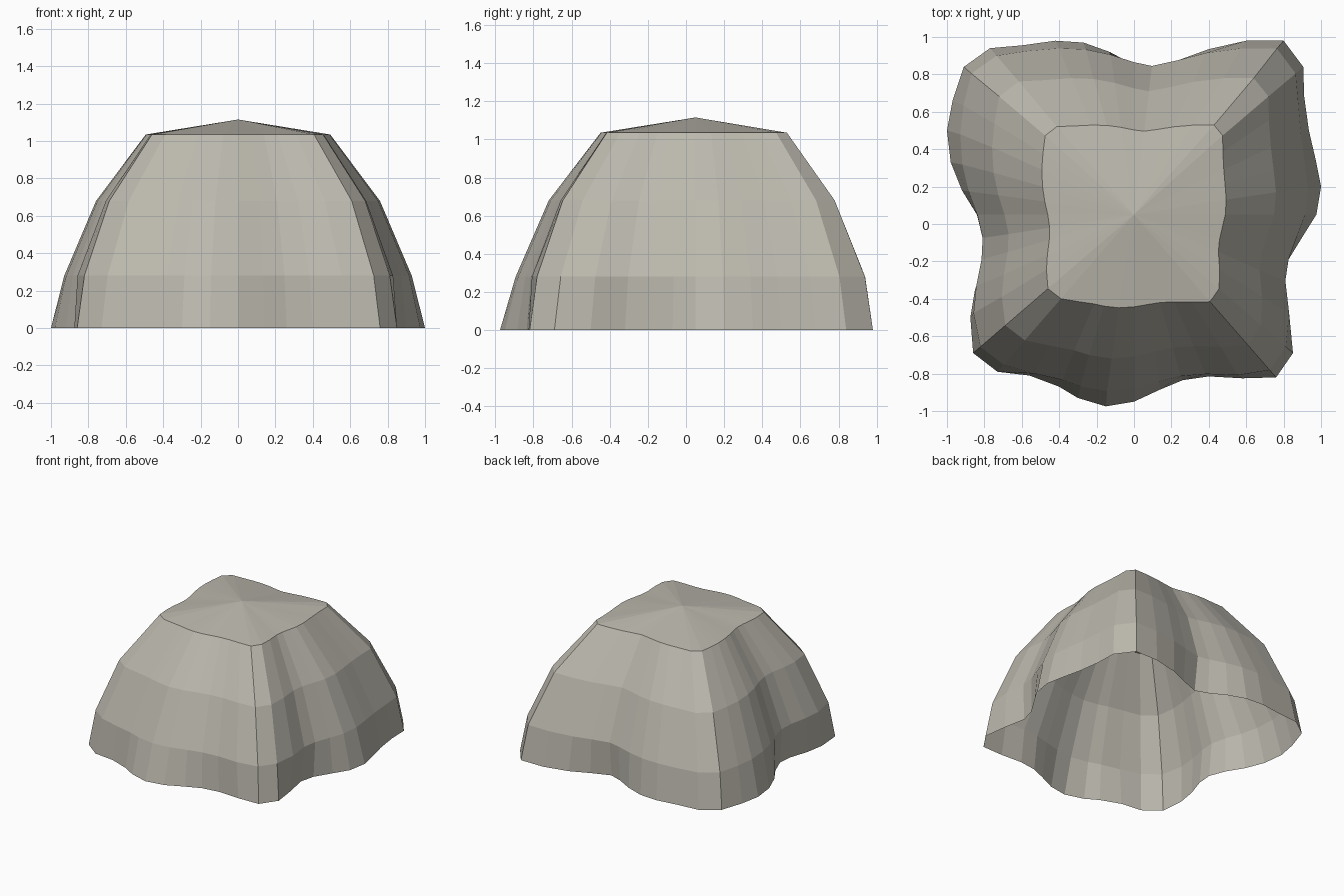
import bpy, bmesh

if "Cube" in bpy.data.objects:
    bpy.data.objects.remove(bpy.data.objects["Cube"])

CY = 0.05  # centre of the dome in y

# Wavy foot outline, one run per side, anticlockwise; corners are chamfered between runs
FRONT = [(-.73, -.79), (-.56, -.81), (-.4, -.87), (-.3, -.93), (-.15, -.975), (0, -.95),
         (.14, -.885), (.26, -.835), (.4, -.815), (.58, -.825), (.76, -.82)]
RIGHT = [(.85, -.69), (.825, -.5), (.79, -.32), (.82, -.2), (.9, -.07), (.975, .05),
         (1, .2), (.97, .35), (.935, .5), (.91, .68), (.905, .84)]
BACK = [(.8, .98), (.6, .98), (.4, .935), (.25, .87), (.1, .815), (0, .85),
        (-.13, .92), (-.27, .97), (-.42, .98), (-.6, .955), (-.77, .94)]
LEFT = [(-.91, .84), (-.97, .66), (-1, .5), (-.98, .33), (-.92, .18), (-.84, .05),
        (-.79, -.08), (-.80, -.2), (-.85, -.35), (-.875, -.5), (-.86, -.69)]
SIDES = [(FRONT, 1), (RIGHT, 0), (BACK, 1), (LEFT, 0)]

# Each ring: height, corner/tangent scale, mean wall offset, strength of waves
RINGS = [(0, 1, .80, 1), (.28, .955, .815, .57), (.68, .80, .675, .42), (1.035, .535, .453, .2)]


def ring_points(z, scale, mean, wave):
    pts = []
    for side, axis in SIDES:
        for i, p in enumerate(side):
            q = [p[0], p[1] - CY]
            o = abs(q[axis])
            sign = 1 if q[axis] > 0 else -1
            r = [q[0] * scale, q[1] * scale]
            wall = mean + wave * (o - .80)
            if i in (0, len(side) - 1):
                wall = min(wall, o * scale)
            r[axis] = sign * wall
            pts.append((r[0], r[1] + CY, z))
    return pts


# Rock dome: open underneath, stacked rings and a low pointed cap
bm = bmesh.new()
rings = [[bm.verts.new(p) for p in ring_points(*r)] for r in RINGS]
n = len(rings[0])
for low, high in zip(rings, rings[1:]):
    for i in range(n):
        j = (i + 1) % n
        bm.faces.new((low[i], low[j], high[j], high[i]))
apex = bm.verts.new((0, CY, 1.115))
for i in range(n):
    bm.faces.new((rings[-1][i], rings[-1][(i + 1) % n], apex))
bm.normal_update()

mesh = bpy.data.meshes.new("rock_dome")
bm.to_mesh(mesh)
bm.free()
obj = bpy.data.objects.new("rock_dome", mesh)
bpy.context.collection.objects.link(obj)

# Warm grey stone
stone = bpy.data.materials.new("stone")
stone.diffuse_color = (.50, .48, .42, 1)
stone.use_nodes = True
stone.node_tree.nodes["Principled BSDF"].inputs["Base Color"].default_value = stone.diffuse_color
mesh.materials.append(stone)
